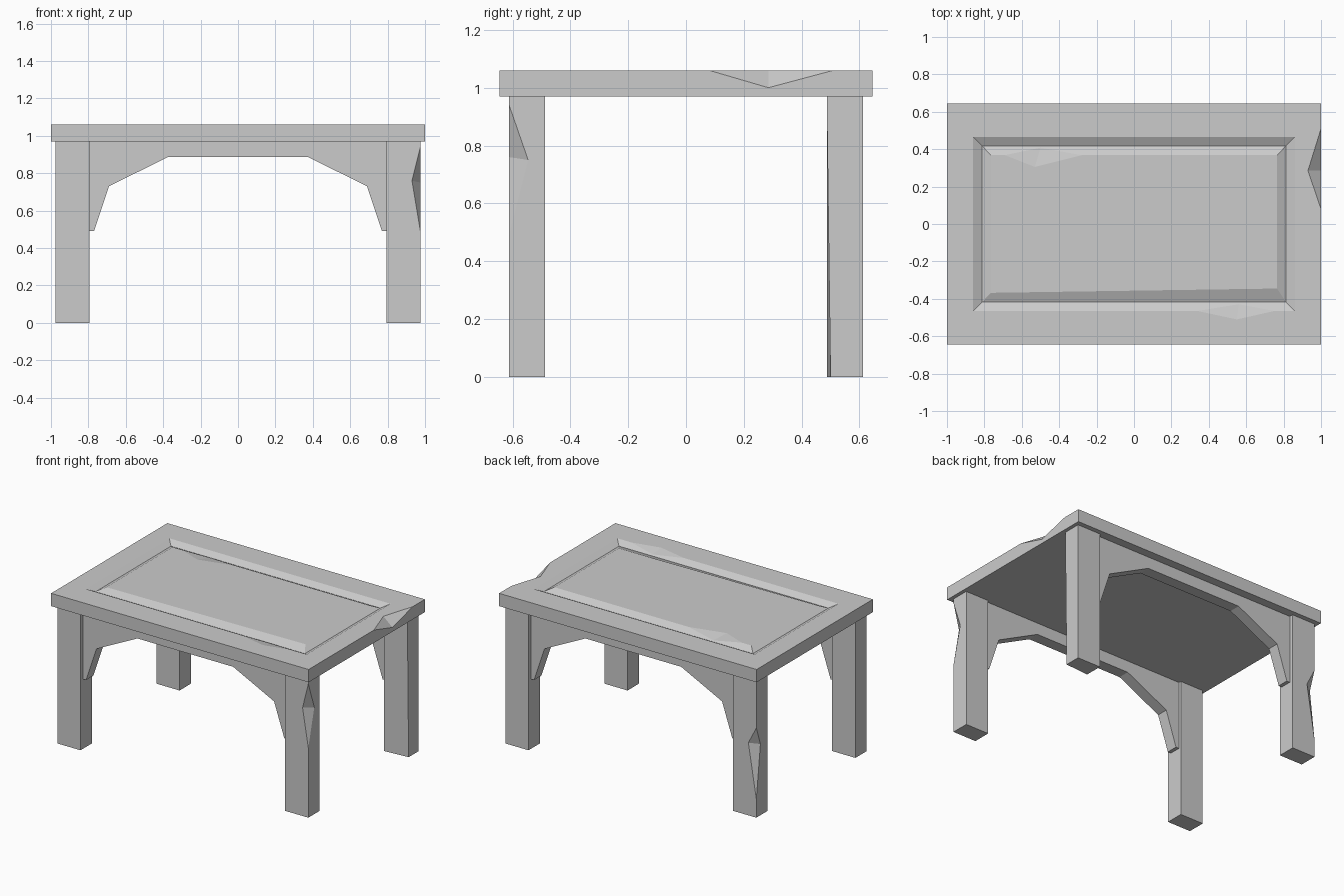
import bpy, bmesh
from mathutils import Vector

if "Cube" in bpy.data.objects:
    bpy.data.objects.remove(bpy.data.objects["Cube"])


def finish(name, bm):
    bmesh.ops.recalc_face_normals(bm, faces=bm.faces[:])
    me = bpy.data.meshes.new(name)
    bm.to_mesh(me)
    bm.free()
    ob = bpy.data.objects.new(name, me)
    bpy.context.collection.objects.link(ob)
    return ob


def box(name, x0, x1, y0, y1, z0, z1):
    bm = bmesh.new()
    bmesh.ops.create_cube(bm, size=1)
    for v in bm.verts:
        v.co = ((x0 + x1) / 2 + v.co.x * (x1 - x0),
                (y0 + y1) / 2 + v.co.y * (y1 - y0),
                (z0 + z1) / 2 + v.co.z * (z1 - z0))
    return finish(name, bm)


def chip(ob, a, b, t, u, ext=0.5):
    """Knock a two-facet notch out of edge t-u, with its valley running a-b."""
    a, b, t, u = map(Vector, (a, b, t, u))
    m = (a + b) / 2
    bm = bmesh.new()
    for p in (m, t + (t - m) * 0.5, u + (u - m) * 0.5):
        for end in (a, b):
            bm.verts.new(p + (end - m) * (1 + ext))
    bmesh.ops.convex_hull(bm, input=bm.verts[:])
    cutter = finish("chip_cutter", bm)
    cutter.hide_render = True
    mod = ob.modifiers.new("chip", 'BOOLEAN')
    mod.operation = 'DIFFERENCE'
    mod.solver = 'EXACT'
    mod.object = cutter
    bpy.context.view_layer.objects.active = ob
    bpy.ops.object.modifier_apply(modifier=mod.name)
    bpy.data.objects.remove(cutter)


# Table top: stacked rectangles forming the slab and its V-groove frame
bm = bmesh.new()
rings = []
for hx, hy, z in [(1, .645, .97), (1, .645, 1.06), (.86, .465, 1.06),
                  (.813, .418, 1.035), (.765, .368, 1.06)]:
    rings.append([bm.verts.new((sx * hx, sy * hy, z))
                  for sx, sy in ((-1, -1), (1, -1), (1, 1), (-1, 1))])
rings[-1][1].co.y = -.345   # slightly uneven panel corner
for lo, hi in zip(rings, rings[1:]):
    for i in range(4):
        j = (i + 1) % 4
        bm.faces.new((lo[i], lo[j], hi[j], hi[i]))
bm.faces.new(rings[0])
bm.faces.new(rings[-1])
top = finish("table_top", bm)
chip(top, (.93, .285, 1.06), (1, .285, 1.0), (1, .08, 1.06), (1, .51, 1.06))
chip(top, (-.53, .305, 1.06), (-.5, .408, 1.04),
     (-.69, .368, 1.06), (-.28, .368, 1.06), 0.05)
chip(top, (.55, -.51, 1.06), (.56, -.43, 1.041),
     (.34, -.465, 1.06), (.75, -.465, 1.06), 0.05)

# Legs
legs = {}
for sx, side in ((-1, "left"), (1, "right")):
    for sy, end in ((-1, "front"), (1, "back")):
        xs = sorted((sx * .795, sx * .975))
        ys = sorted((sy * .487, sy * .612))
        legs[end, side] = box(f"{end}_{side}_leg", *xs, *ys, 0, .97)

# One slightly skewed leg corner
for v in legs["back", "right"].data.vertices:
    if v.co.x > .9 and v.co.y < .5 and v.co.z < .1:
        v.co.y = .5

# Chipped leg edges
chip(legs["front", "right"], (.93, -.612, .76), (.975, -.546, .75),
     (.975, -.612, .94), (.975, -.612, .49))
chip(legs["back", "left"], (-.913, .612, .51), (-.975, .567, .5),
     (-.975, .612, .63), (-.975, .612, .13))

# Arched aprons, front and back
half = [(.8, .97), (.8, .49), (.77, .49), (.69, .73), (.372, .888)]
profile = half + [(-x, z) for x, z in reversed(half)]
for sy, end in ((-1, "front"), (1, "back")):
    bm = bmesh.new()
    face = bm.faces.new([bm.verts.new((x, sy * .585, z)) for x, z in profile])
    ext = bmesh.ops.extrude_face_region(bm, geom=[face])
    bmesh.ops.translate(bm, vec=(0, -sy * .08, 0),
                        verts=[g for g in ext["geom"] if isinstance(g, bmesh.types.BMVert)])
    finish(f"{end}_apron", bm)
